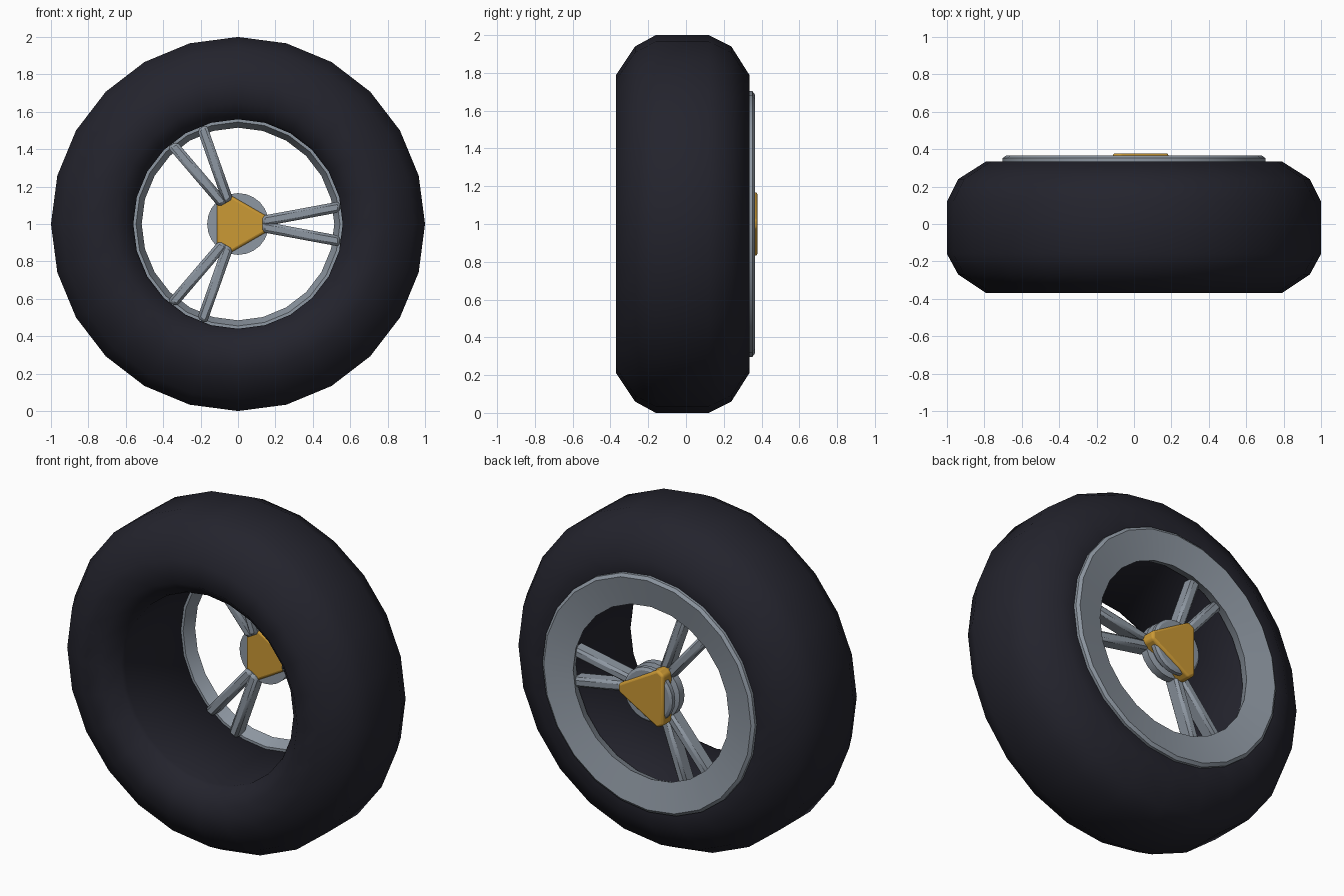
import bpy, bmesh, math
from mathutils import Matrix, Vector

cube = bpy.data.objects.get("Cube")
if cube:
    bpy.data.objects.remove(cube, do_unlink=True)


def material(name, colour):
    m = bpy.data.materials.new(name)
    m.use_nodes = True
    m.diffuse_color = (*colour, 1)
    m.node_tree.nodes["Principled BSDF"].inputs["Base Color"].default_value = (*colour, 1)
    return m


RUBBER = material("black_rubber", (0.017, 0.017, 0.026))
METAL = material("grey_metal", (0.27, 0.31, 0.36))
GOLD = material("gold_paint", (0.60, 0.32, 0.035))
CENTRE = Vector((0, 0, 1))


def finish(name, bm, mat, angle, bevel=0, segments=1):
    bmesh.ops.recalc_face_normals(bm, faces=bm.faces)
    mesh = bpy.data.meshes.new(name)
    bm.to_mesh(mesh)
    bm.free()
    mesh.materials.append(mat)
    ob = bpy.data.objects.new(name, mesh)
    bpy.context.collection.objects.link(ob)
    if bevel:
        mod = ob.modifiers.new("edge_bevel", 'BEVEL')
        mod.width, mod.segments = bevel, segments
    bpy.ops.object.select_all(action='DESELECT')
    ob.select_set(True)
    bpy.context.view_layer.objects.active = ob
    bpy.ops.object.shade_smooth_by_angle(angle=math.radians(angle))
    return ob


def lathe(name, profile, mat, angle, sides=24, closed=True):
    """Turn a (radius, y) profile about the wheel axle."""
    bm = bmesh.new()
    rings = []
    for i in range(sides):
        a = math.tau * i / sides
        rings.append([bm.verts.new((r * math.cos(a), y, 1 + r * math.sin(a)))
                      for r, y in profile])
    n = len(profile)
    for i in range(sides):
        a, b = rings[i], rings[(i + 1) % sides]
        for j in range(n if closed else n - 1):
            k = (j + 1) % n
            bm.faces.new((a[j], a[k], b[k], b[j]))
    if not closed:
        for j in (0, -1):
            bm.faces.new([ring[j] for ring in rings])
    return finish(name, bm, mat, angle)


def prism(name, outline, y0, y1, mat, turn=0, bevel=0.01, segments=1):
    """Extrude an (x, z) outline along the axle, turned about it."""
    bm = bmesh.new()
    face = bm.faces.new([bm.verts.new((x, y0, z)) for x, z in outline])
    geom = bmesh.ops.extrude_face_region(bm, geom=[face])["geom"]
    verts = [v for v in geom if isinstance(v, bmesh.types.BMVert)]
    bmesh.ops.translate(bm, verts=verts, vec=(0, y1 - y0, 0))
    bm.transform(Matrix.Translation(CENTRE) @ Matrix.Rotation(-turn, 4, 'Y'))
    return finish(name, bm, mat, 35, bevel, segments)


# Tyre with rounded shoulders and a straight inner barrel
lathe("tyre", [(1.0, -0.16), (1.0, 0.12), (0.94, 0.24), (0.79, 0.335),
               (0.62, 0.335), (0.56, 0.26), (0.56, -0.27), (0.57, -0.29),
               (0.65, -0.37), (0.79, -0.37), (0.94, -0.27)], RUBBER, 62)

# Dished rim ring on the back
lathe("rim", [(0.545, 0.26), (0.515, 0.33), (0.685, 0.365), (0.703, 0.352),
              (0.703, 0.33), (0.60, 0.325), (0.565, 0.26)], METAL, 30)

# Grooved hub
lathe("hub", [(0.165, 0.25), (0.165, 0.295), (0.135, 0.305), (0.135, 0.32),
              (0.16, 0.33), (0.16, 0.355), (0.145, 0.365)], METAL, 30, closed=False)

# Triangular cap through the hub, with cut corners
cap = []
for i in range(3):
    a = math.tau * i / 3
    for side in (-0.024, 0.024):
        cap.append((0.185 * math.cos(a) - side * math.sin(a),
                    0.185 * math.sin(a) + side * math.cos(a)))
prism("hub_cap", cap, 0.235, 0.378, GOLD, bevel=0.014, segments=3)

# Three forked spokes, each a mirrored pair of bars
for i in range(3):
    for side in (-1, 1):
        w = 0.029
        bar = [(0.13, side * 0.015 - w), (0.545, side * 0.092 - w),
               (0.545, side * 0.092 + w), (0.13, side * 0.015 + w)]
        label = "upper" if side > 0 else "lower"
        prism(f"spoke_{i + 1}_{label}", bar, 0.215, 0.305, METAL,
              turn=math.tau * i / 3, bevel=0.014)
